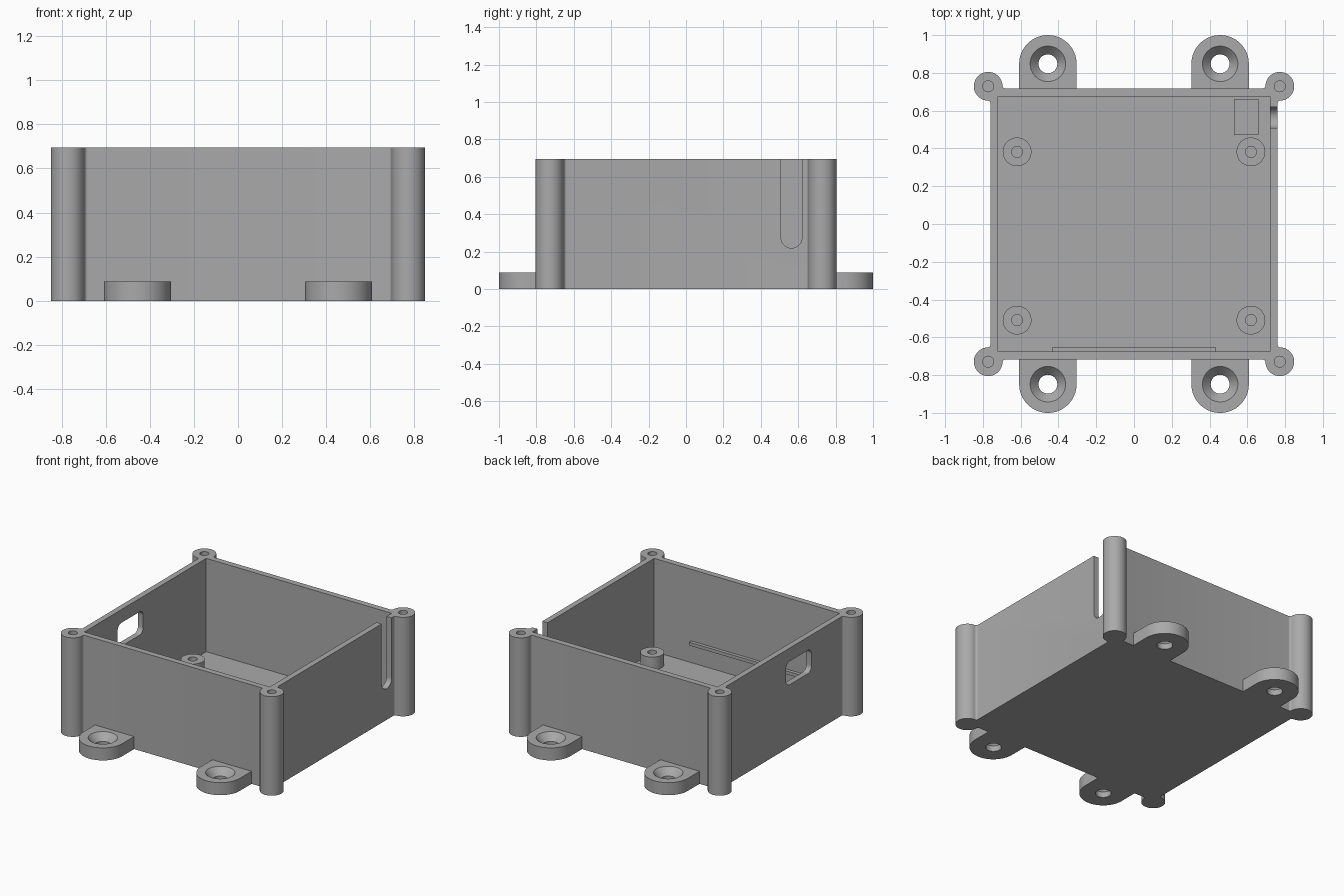
import bpy, bmesh
from math import sin, cos, pi, sqrt, atan2, radians

old = bpy.data.objects.get("Cube")
if old:
    bpy.data.objects.remove(old, do_unlink=True)

GREY = bpy.data.materials.new("plain grey")
GREY.use_nodes = True
COLOUR = (0.4, 0.4, 0.4, 1)
GREY.diffuse_color = COLOUR
GREY.node_tree.nodes["Principled BSDF"].inputs["Base Color"].default_value = COLOUR

# Main sizes
HEIGHT, FLOOR = 0.695, 0.04
WALL_X, WALL_Y = 0.76, 0.718
IN_X, IN_Y = 0.72, 0.676
POST_X, POST_Y, POST_R = 0.772, 0.729, 0.076
FILLET, HOLE_R = 0.015, 0.029
TAB_X, TAB_Y, TAB_R, TAB_H = 0.456, 0.848, 0.152, 0.088
CORNERS = [(1, 1), (-1, 1), (-1, -1), (1, -1)]


def arc(cx, cy, r, a0, a1, n=16):
    return [(cx + r * cos(a0 + (a1 - a0) * i / n), cy + r * sin(a0 + (a1 - a0) * i / n))
            for i in range(n + 1)]


def circle(cx, cy, r, n=40):
    return arc(cx, cy, r, 0, 2 * pi, n)[:-1]


def rect(x0, x1, y0, y1):
    return [(x0, y0), (x1, y0), (x1, y1), (x0, y1)]


def finish(name, bm):
    bmesh.ops.recalc_face_normals(bm, faces=bm.faces)
    mesh = bpy.data.meshes.new(name)
    bm.to_mesh(mesh)
    bm.free()
    mesh.materials.append(GREY)
    ob = bpy.data.objects.new(name, mesh)
    bpy.context.collection.objects.link(ob)
    return ob


def prism(name, outline, lo, hi, along_x=False):
    """Extrude an outline along z, or a (y, z) outline along x."""
    bm = bmesh.new()
    place = (lambda u, v, w: (w, u, v)) if along_x else (lambda u, v, w: (u, v, w))
    base = bm.faces.new([bm.verts.new(place(u, v, lo)) for u, v in outline])
    new = bmesh.ops.extrude_face_region(bm, geom=[base])["geom"]
    top = [g for g in new if isinstance(g, bmesh.types.BMVert)]
    bmesh.ops.translate(bm, verts=top, vec=place(0, 0, hi - lo))
    return finish(name, bm)


def lathe(name, profile, cx, cy, n=40):
    """Turn a closed (radius, z) profile about a vertical axis."""
    bm = bmesh.new()
    rings = [[bm.verts.new((cx + x, cy + y, z)) for x, y in circle(0, 0, r, n)]
             for r, z in profile]
    for a, b in zip(rings, rings[1:] + rings[:1]):
        for i in range(n):
            bm.faces.new((a[i], a[(i + 1) % n], b[(i + 1) % n], b[i]))
    return finish(name, bm)


def activate(ob):
    bpy.ops.object.select_all(action='DESELECT')
    ob.select_set(True)
    bpy.context.view_layer.objects.active = ob


def cut(ob, cutter):
    cutter.hide_render = True
    activate(ob)
    mod = ob.modifiers.new("cut", 'BOOLEAN')
    mod.operation, mod.solver, mod.object = 'DIFFERENCE', 'EXACT', cutter
    bpy.ops.object.modifier_apply(modifier=mod.name)
    bpy.data.objects.remove(cutter, do_unlink=True)


def smooth(ob):
    activate(ob)
    bpy.ops.object.shade_smooth_by_angle(angle=radians(30))


# Case outline: one filleted corner post, mirrored to all four corners
reach = POST_R + FILLET
fx, fy = WALL_X + FILLET, WALL_Y + FILLET
side_y = POST_Y - sqrt(reach ** 2 - (fx - POST_X) ** 2)
back_x = POST_X - sqrt(reach ** 2 - (fy - POST_Y) ** 2)
a_side = atan2(side_y - POST_Y, fx - POST_X)
a_back = atan2(fy - POST_Y, back_x - POST_X)
corner = (arc(fx, side_y, FILLET, pi, a_side + pi, 6)
          + arc(POST_X, POST_Y, POST_R, a_side, a_back, 36)[1:-1]
          + arc(back_x, fy, FILLET, a_back - pi, -pi / 2, 6))
outline = []
for sx, sy in CORNERS:
    pts = corner if sx * sy > 0 else corner[::-1]
    outline += [(sx * x, sy * y) for x, y in pts]

case = prism("case", outline, 0, HEIGHT)
cut(case, prism("cavity", rect(-IN_X, IN_X, -IN_Y, IN_Y), FLOOR, 1))
for sx, sy in CORNERS:
    cut(case, prism("screw_hole", circle(sx * POST_X, sy * POST_Y, HOLE_R, 24), 0.2, 1))

# Open cable slot in one side wall, rounded window in the other
slot = arc(0.564, 0.275, 0.056, -pi, 0, 20) + [(0.62, 1), (0.508, 1)]
cut(case, prism("cable_slot", slot, 0.69, 0.79, True))
window = []
for k, (sy, sz) in enumerate(CORNERS):
    window += arc(-0.165 + sy * 0.1, 0.52 + sz * 0.04, 0.042, k * pi / 2, (k + 1) * pi / 2, 8)
cut(case, prism("window", window, -0.8, -0.69, True))
smooth(case)

# Countersunk mounting tabs
for sx, sy in CORNERS:
    end = arc(0, TAB_Y, TAB_R, 0, pi, 32)
    shape = [(TAB_R, WALL_Y)] + end + [(-TAB_R, WALL_Y)]
    tab = prism("mounting_tab", [(sx * TAB_X + x, sy * y) for x, y in shape], 0, TAB_H)
    sink = [(0.05, -0.1), (0.05, 0.04), (0.094, TAB_H), (0.094, 0.2)]
    bm = bmesh.new()
    rings = [[bm.verts.new((x, y, z)) for x, y in circle(sx * TAB_X, sy * TAB_Y, r)]
             for r, z in sink]
    for a, b in zip(rings, rings[1:]):
        for i in range(len(a)):
            j = (i + 1) % len(a)
            bm.faces.new((a[i], a[j], b[j], b[i]))
    bm.faces.new(rings[0])
    bm.faces.new(rings[-1])
    cut(tab, finish("countersink", bm))
    smooth(tab)

# Board standoffs on the floor
for x in (-0.619, 0.619):
    for y in (-0.509, 0.382):
        tube = [(0.076, FLOOR), (0.076, 0.128), (HOLE_R, 0.128), (HOLE_R, FLOOR)]
        smooth(lathe("standoff", tube, x, y))

# Ledge on the inner front wall and cable block beside the slot
ledge = prism("board_ledge", rect(-0.432, 0.432, -IN_Y, -0.652), 0.17, 0.193)
block = prism("cable_block", rect(0.53, 0.658, 0.472, 0.662), FLOOR, 0.15)
